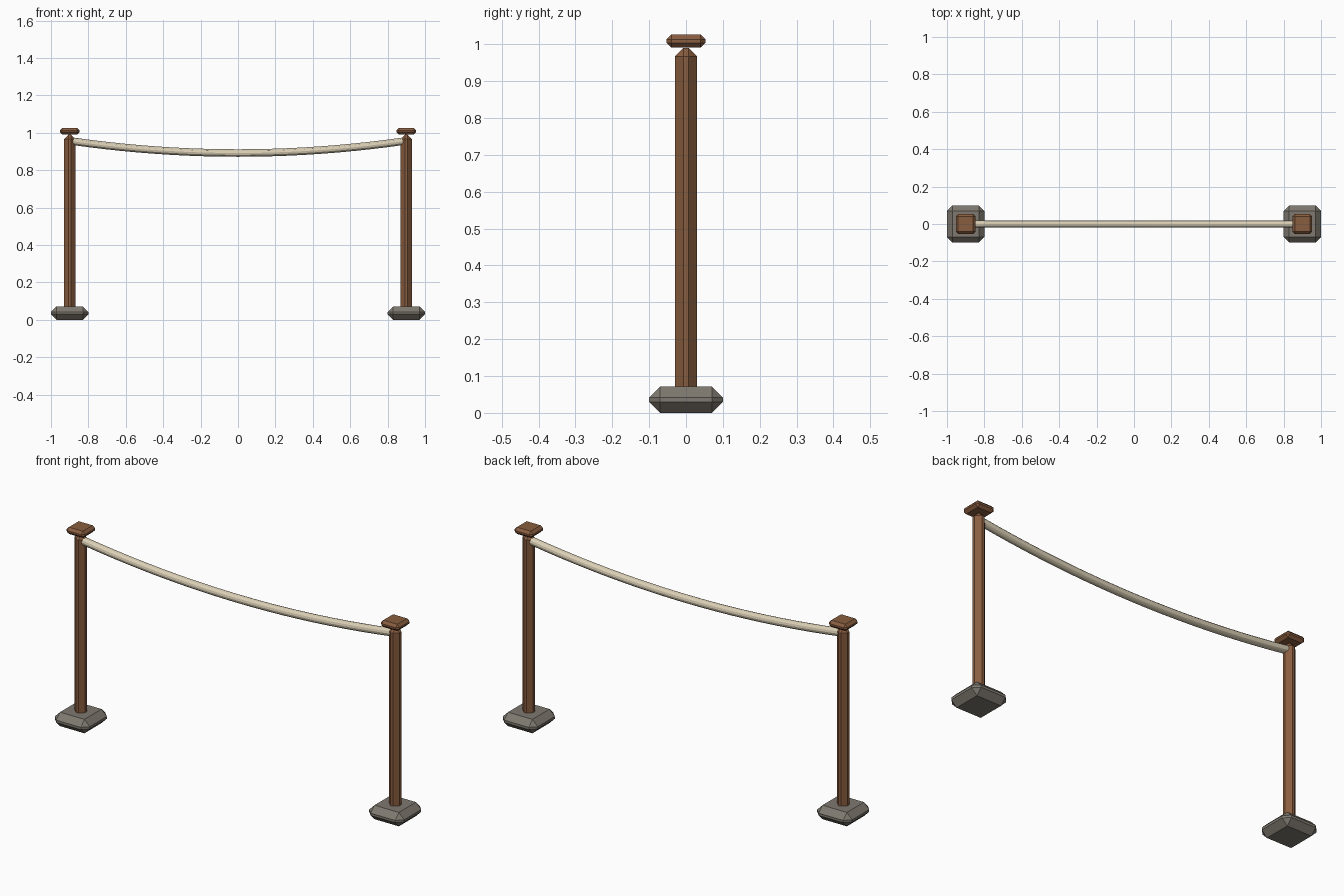
import bpy
import bmesh
from mathutils import Vector

default = bpy.data.objects.get("Cube")
if default:
    bpy.data.objects.remove(default, do_unlink=True)


def make_material(name, rgb):
    mat = bpy.data.materials.new(name)
    mat.use_nodes = True
    color = (*rgb, 1.0)
    mat.diffuse_color = color
    bsdf = mat.node_tree.nodes["Principled BSDF"]
    bsdf.inputs["Base Color"].default_value = color
    bsdf.inputs["Roughness"].default_value = 0.9
    return mat


wood = make_material("brown wood", (0.25, 0.11, 0.05))
stone = make_material("grey stone", (0.21, 0.19, 0.16))
fibre = make_material("cream rope", (0.70, 0.62, 0.46))


def chamfered_box(name, x, width, z_low, z_high, chamfer, mat):
    """Square box with every edge cut by one flat chamfer."""
    bm = bmesh.new()
    bmesh.ops.create_cube(bm, size=1)
    height = z_high - z_low
    bmesh.ops.scale(bm, vec=(width, width, height), verts=bm.verts)
    bmesh.ops.bevel(bm, geom=bm.edges[:], offset=chamfer, segments=1,
                    affect='EDGES', clamp_overlap=True)
    mesh = bpy.data.meshes.new(name)
    bm.to_mesh(mesh)
    bm.free()
    mesh.materials.append(mat)
    obj = bpy.data.objects.new(name, mesh)
    obj.location = (x, 0, z_low + height / 2)
    bpy.context.collection.objects.link(obj)
    return obj


# Two matching posts with stone feet and flat caps
for side, x in (("left", 0.9), ("right", -0.9)):
    chamfered_box(side + "_foot", x, 0.2, 0.0, 0.072, 0.03, stone)
    chamfered_box(side + "_post", x, 0.06, 0.03, 0.99, 0.023, wood)
    chamfered_box(side + "_cap", x, 0.106, 0.991, 1.026, 0.013, wood)

# Sagging rope hung between the posts
half_span, low, sag, steps = 0.885, 0.892, 0.063, 20
curve = bpy.data.curves.new("rope_path", 'CURVE')
curve.dimensions = '3D'
curve.bevel_depth = 0.02
curve.bevel_resolution = 4
curve.use_fill_caps = True
spline = curve.splines.new('POLY')
spline.points.add(steps)
for i, point in enumerate(spline.points):
    t = 2 * i / steps - 1
    point.co = Vector((half_span * t, 0, low + sag * t * t, 1))
path = bpy.data.objects.new("rope_path", curve)
bpy.context.collection.objects.link(path)

bpy.ops.object.select_all(action='DESELECT')
path.select_set(True)
bpy.context.view_layer.objects.active = path
bpy.ops.object.convert(target='MESH')
rope = bpy.context.object
rope.name = "rope"
rope.data.materials.clear()
rope.data.materials.append(fibre)
bpy.ops.object.shade_smooth_by_angle()
